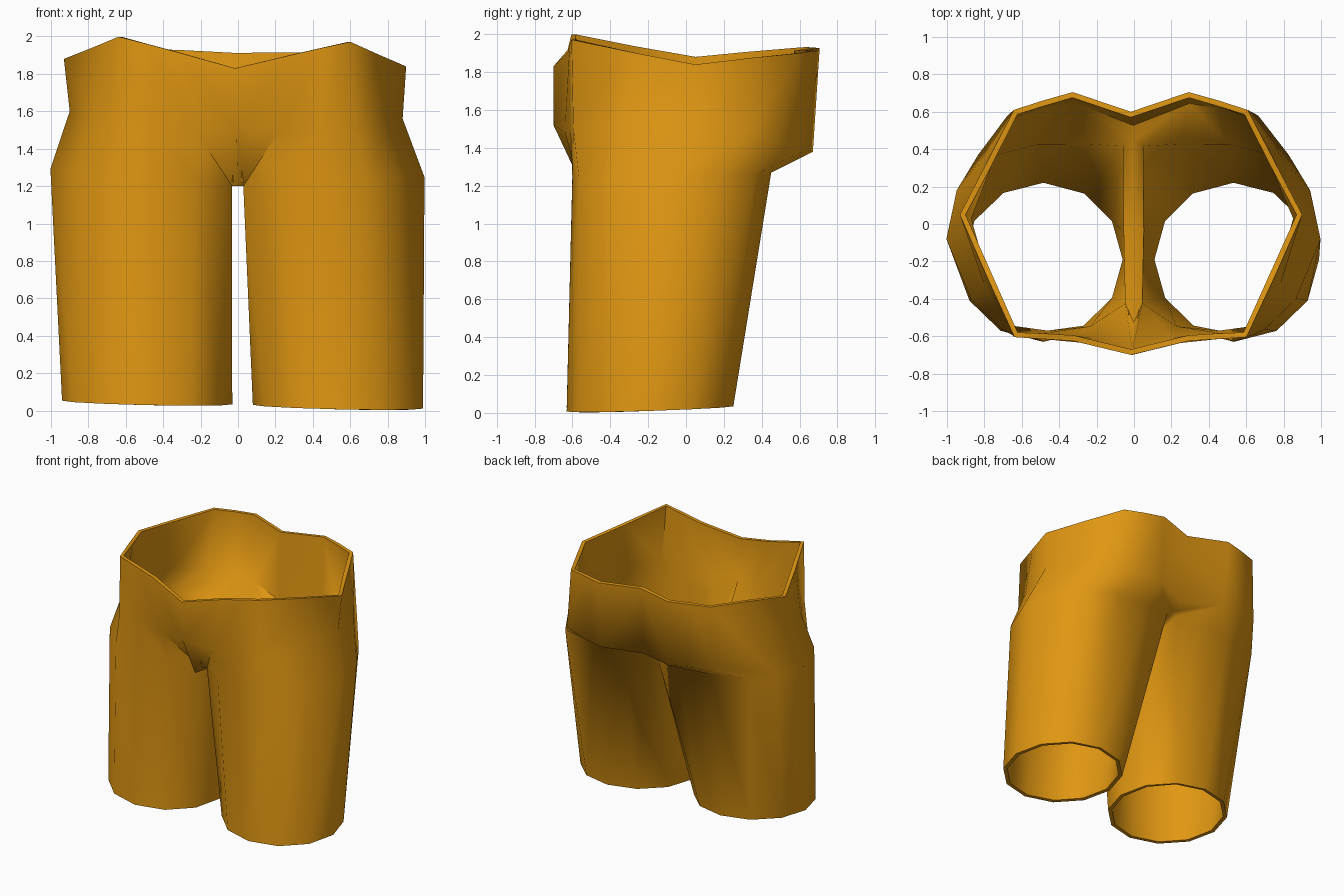
import bpy
import bmesh
from math import cos, sin, radians

cube = bpy.data.objects.get("Cube")
if cube:
    bpy.data.objects.remove(cube, do_unlink=True)

# Rings of one half, running from the front centre round the side to the back centre
waist = [(0, -.70, 1.83), (.31, -.625, 1.91), (.47, -.615, 1.95), (.62, -.605, 1.985),
         (.77, -.28, 1.92), (.915, .05, 1.86), (.77, .33, 1.89), (.625, .61, 1.915),
         (.47, .66, 1.92), (.31, .705, 1.92), (0, .60, 1.91)]
hip = [(0, -.70, 1.52), (.22, -.64, 1.49), (.45, -.61, 1.50), (.64, -.595, 1.52),
       (.79, -.33, 1.55), (.89, .03, 1.58), (.82, .33, 1.50), (.67, .58, 1.42),
       (.48, .64, 1.40), (.30, .67, 1.385), (0, .55, 1.36)]
# Closed ring at the top of the leg; the last three points face the other leg
thigh = [(.22, -.575, 1.24), (.46, -.60, 1.25), (.70, -.565, 1.25), (.87, -.40, 1.26),
         (1, -.08, 1.27), (.945, .18, 1.28), (.83, .37, 1.28), (.52, .45, 1.28),
         (.24, .45, 1.29), (.04, .43, 1.30), (.03, -.04, 1.20), (.03, -.44, 1.20)]
# Seam under the crotch, front to back
seam = [(0, -.55, 1.20), (0, -.04, 1.21), (0, .46, 1.32)]


def hem_point(i):
    a = radians(30 * i - 120)
    return (.51 + .455 * cos(a), -.19 + .44 * sin(a), .032 + .014 * sin(a))


hem = [hem_point(i) for i in range(12)]


def strip(lower, upper):
    """Quads joining two rings of equal length."""
    return [(lower[i], lower[i + 1], upper[i + 1], upper[i])
            for i in range(len(lower) - 1)]


def half_faces():
    faces = strip(hip, waist)
    faces += strip(thigh[:9], hip[1:10])
    faces += strip(hem + hem[:1], thigh + thigh[:1])
    back_in, mid_in, front_in = thigh[9:]
    # Front gusset
    faces += [(hip[0], seam[0], front_in, hip[1]), (hip[1], front_in, thigh[0])]
    # Crotch strip
    faces += [(seam[0], seam[1], mid_in, front_in), (seam[1], seam[2], back_in, mid_in)]
    # Underside of the seat
    faces += [(seam[2], hip[10], hip[9], back_in), (back_in, hip[9], thigh[8])]
    return faces


def place(p, side):
    """Mirror the point, then lean the garment slightly to one side."""
    x, y, z = p
    x *= side
    return (x + .025 - .022 * z, y, z - .022 * x)


# Shell of the shorts
bm = bmesh.new()
for side in (1, -1):
    for face in half_faces():
        bm.faces.new([bm.verts.new(place(p, side)) for p in face])
bmesh.ops.remove_doubles(bm, verts=bm.verts, dist=.0005)
bmesh.ops.recalc_face_normals(bm, faces=bm.faces)
front = min(bm.faces, key=lambda f: f.calc_center_median().y)
if front.normal.y > 0:
    bmesh.ops.reverse_faces(bm, faces=bm.faces)
mesh = bpy.data.meshes.new("shorts")
bm.to_mesh(mesh)
bm.free()

shorts = bpy.data.objects.new("shorts", mesh)
bpy.context.scene.collection.objects.link(shorts)

# Orange cloth
cloth = bpy.data.materials.new("orange cloth")
cloth.use_nodes = True
colour = (.75, .31, .006, 1)
cloth.diffuse_color = colour
shader = next(n for n in cloth.node_tree.nodes if n.type == 'BSDF_PRINCIPLED')
shader.inputs["Base Color"].default_value = colour
mesh.materials.append(cloth)

# Cloth thickness, built inwards
bpy.ops.object.select_all(action='DESELECT')
shorts.select_set(True)
bpy.context.view_layer.objects.active = shorts
thickness = shorts.modifiers.new("thickness", 'SOLIDIFY')
thickness.thickness = .03
thickness.offset = -1
bpy.ops.object.modifier_apply(modifier=thickness.name)
bpy.ops.object.shade_smooth_by_angle(angle=radians(60))
